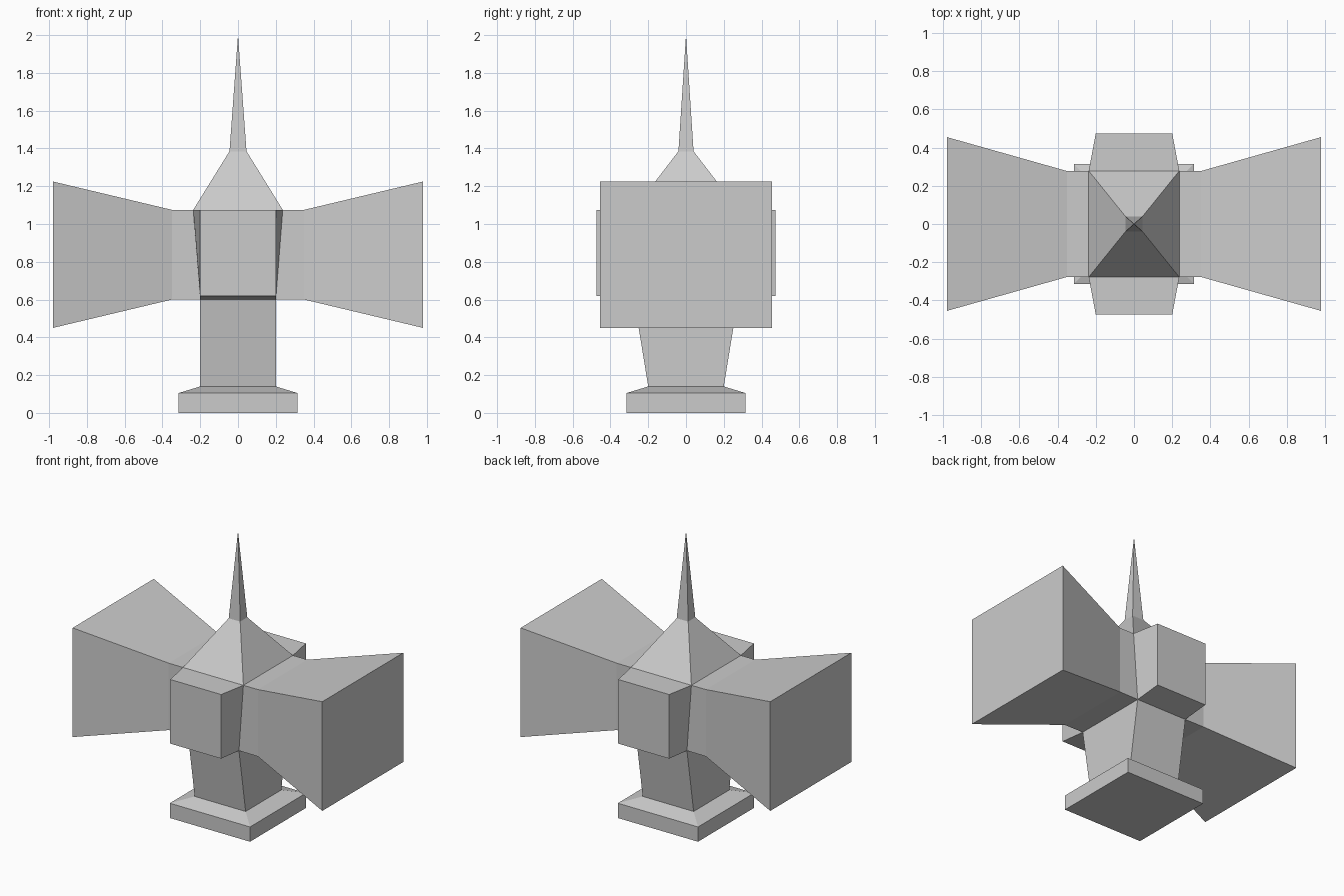
import bpy, bmesh

if "Cube" in bpy.data.objects:
    bpy.data.objects.remove(bpy.data.objects["Cube"])

bm = bmesh.new()


def ring(points):
    return [bm.verts.new(p) for p in points]


def level(x, y, z):
    """Horizontal rectangle, counter-clockwise from the front left corner."""
    return ring([(-x, -y, z), (x, -y, z), (x, y, z), (-x, y, z)])


def bridge(a, b):
    n = len(a)
    for i in range(n):
        j = (i + 1) % n
        bm.faces.new((a[i], a[j], b[j], b[i]))


# Stepped plinth and flaring column
base = level(0.315, 0.315, 0)
bm.faces.new(base)
step = level(0.315, 0.315, 0.105)
foot = level(0.2, 0.2, 0.14)
core_low = level(0.2, 0.275, 0.6)
for a, b in ((base, step), (step, foot), (foot, core_low)):
    bridge(a, b)

# Roof and spire
core_high = level(0.237, 0.278, 1.075)
neck = level(0.045, 0.04, 1.385)
bridge(core_high, neck)
tip = bm.verts.new((0, 0, 2.0))
for i in range(4):
    bm.faces.new((neck[i], neck[(i + 1) % 4], tip))


def core_side(i):
    j = (i + 1) % 4
    return [core_low[i], core_low[j], core_high[j], core_high[i]]


# Flared side arms grow from the left and right core openings
for s, side in ((1, 1), (-1, 3)):
    previous = core_side(side)
    for x, y, low, high in ((0.35, 0.277, 0.6, 1.075), (0.98, 0.455, 0.45, 1.225)):
        section = ring([(s * x, -s * y, low), (s * x, s * y, low),
                        (s * x, s * y, high), (s * x, -s * y, high)])
        bridge(previous, section)
        previous = section
    bm.faces.new(previous)

# Short bays grow from the front and back core openings
for s, side in ((-1, 0), (1, 2)):
    end = ring([(s * 0.2, s * 0.475, 0.62), (-s * 0.2, s * 0.475, 0.62),
                (-s * 0.2, s * 0.475, 1.075), (s * 0.2, s * 0.475, 1.075)])
    bridge(core_side(side), end)
    bm.faces.new(end)

bmesh.ops.recalc_face_normals(bm, faces=bm.faces)
mesh = bpy.data.meshes.new("spired_tower")
bm.to_mesh(mesh)
bm.free()
tower = bpy.data.objects.new("spired_tower", mesh)
bpy.context.collection.objects.link(tower)
